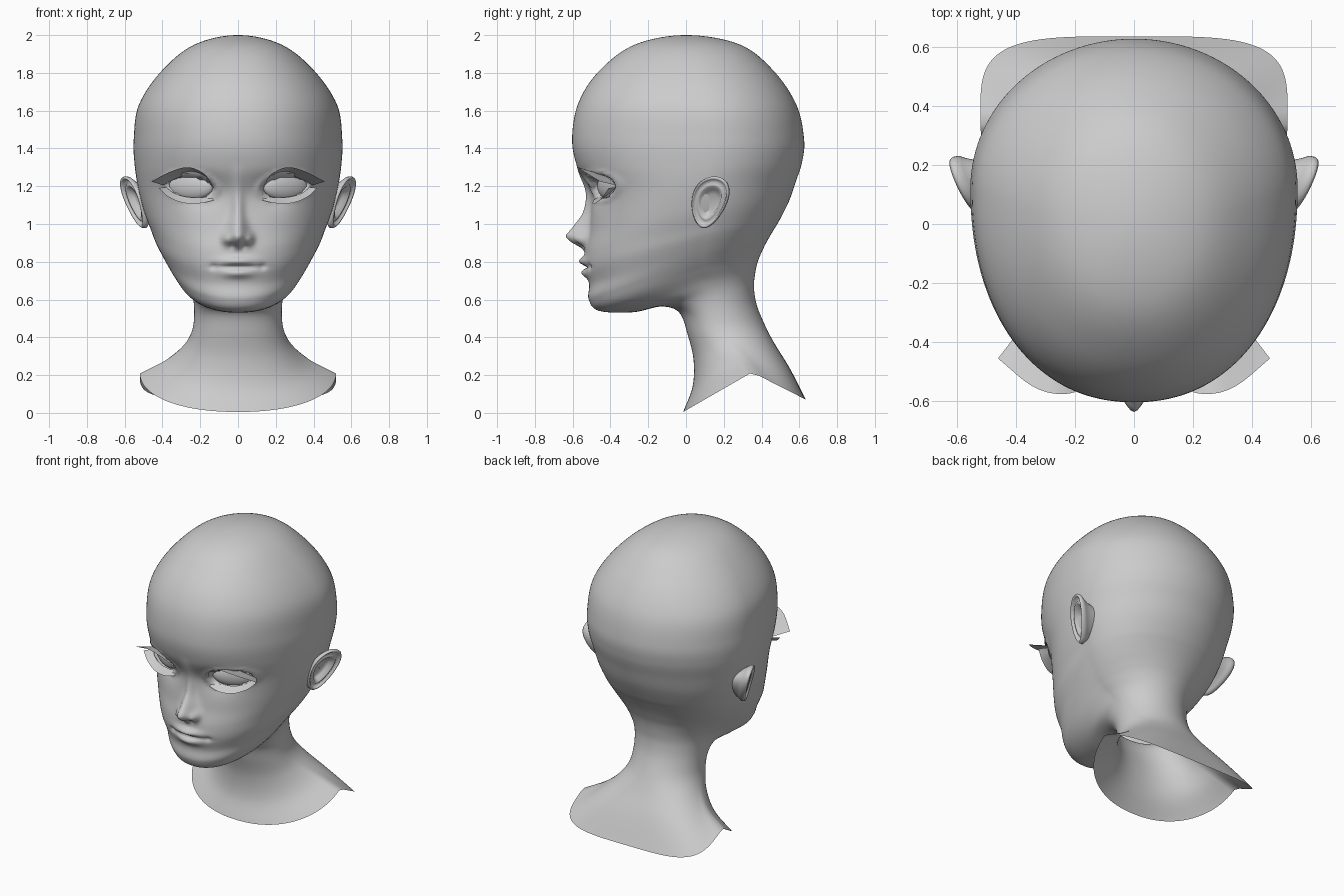
import bpy, bmesh, math
from mathutils import Vector, Matrix

if "Cube" in bpy.data.objects:
    bpy.data.objects.remove(bpy.data.objects["Cube"])


def cr(a, b, c, d, t):
    return 0.5 * (2*b + (c-a)*t + (2*a-5*b+4*c-d)*t*t + (3*b-a-3*c+d)*t**3)


def keyed(z, keys):
    """Smooth value at z from sorted (z, value) keys, zero outside."""
    if z <= keys[0][0] or z >= keys[-1][0]:
        return 0.0
    i = max(k for k in range(len(keys)-1) if keys[k][0] <= z)
    v = [keys[min(max(j, 0), len(keys)-1)][1] for j in range(i-1, i+3)]
    return cr(*v, (z-keys[i][0]) / (keys[i+1][0]-keys[i][0]))


def gauss(x, z, cx, cz, sx, sz):
    return math.exp(-((x-cx)/sx)**2 - ((z-cz)/sz)**2)


def smoothstep(a, b, v):
    t = min(max((v-a)/(b-a), 0), 1)
    return t*t*(3-2*t)


def powr(v, e):
    return math.copysign(abs(v)**e, v)


def grid_object(name, rows, closed):
    """Skin a list of point rows into a smooth surface."""
    n, m = len(rows), len(rows[0])
    faces = [(i*m+j, i*m+(j+1) % m, (i+1)*m+(j+1) % m, (i+1)*m+j)
             for i in range(n-1) for j in range(m if closed else m-1)]
    me = bpy.data.meshes.new(name)
    me.from_pydata([tuple(p) for r in rows for p in r], [], faces)
    bm = bmesh.new()
    bm.from_mesh(me)
    bmesh.ops.remove_doubles(bm, verts=bm.verts, dist=1e-5)
    bmesh.ops.recalc_face_normals(bm, faces=bm.faces)
    bm.to_mesh(me)
    bm.free()
    me.shade_smooth()
    ob = bpy.data.objects.new(name, me)
    bpy.context.collection.objects.link(ob)
    return ob


# Head and neck: rings from neck rim to crown
# front y, front z, side x, side y, side z, back y, back z
RINGS = [
    (-.015, .005, .52, .35, .215, .635, .07),
    (.035, .14, .38, .31, .285, .55, .235),
    (.04, .28, .29, .25, .355, .47, .365),
    (.01, .41, .245, .20, .43, .42, .46),
    (-.035, .53, .232, .17, .52, .375, .57),
    (-.13, .563, .24, .14, .62, .36, .66),
    (-.28, .533, .27, .10, .69, .365, .73),
    (-.46, .540, .32, .07, .75, .38, .80),
    (-.515, .60, .36, .07, .80, .405, .86),
    (-.513, .68, .40, .08, .86, .43, .91),
    (-.535, .77, .44, .09, .93, .465, .97),
    (-.535, .86, .465, .10, .99, .495, 1.02),
    (-.512, .98, .50, .10, 1.08, .545, 1.12),
    (-.508, 1.15, .53, .10, 1.20, .58, 1.22),
    (-.575, 1.30, .548, .12, 1.32, .615, 1.33),
    (-.603, 1.45, .552, .12, 1.45, .625, 1.45),
    (-.570, 1.64, .525, .10, 1.63, .585, 1.63),
    (-.46, 1.81, .405, .06, 1.81, .465, 1.81),
    (-.27, 1.95, .23, .02, 1.95, .285, 1.95),
    (0, 2.0, 0, 0, 2.0, 0, 2.0)]
NOSE = [(.85, 0), (.875, .025), (.90, .075), (.935, .118), (.97, .095),
        (1.05, .045), (1.15, .022), (1.25, .008), (1.32, 0)]


def face_detail(x, y, z):
    """Forward (-y) displacement of the face for nose, lips and eye sockets."""
    x = abs(x)
    w = .03 + .022*smoothstep(1.08, .93, z) if z > .93 else .052
    w = .03 + .022*(1-smoothstep(.93, 1.08, z))
    d = keyed(z, NOSE) * math.exp(-(x/w)**2)
    d += .035*gauss(x, z, .062, .92, .022, .026)            # nostril wings
    d -= .022*gauss(x, z, .03, .882, .016, .012)            # nostrils
    d += .03*gauss(x, z, 0, .803, .085, .022)               # upper lip
    d += .026*gauss(x, z, 0, .738, .075, .022)              # lower lip
    d -= .02*gauss(x, z, 0, .772, .11, .009)                # mouth line
    d -= .012*gauss(x, z, .13, .775, .02, .015)             # mouth corners
    d -= .032*gauss(x, z, .19, 1.17, .10, .075)             # sockets
    q = ((x-.25)/.118)**2 + ((z-1.2-.12*(x-.25))/.058)**2
    d -= .05*(1-smoothstep(.8, 1.1, q))                     # eye openings
    d += .012*math.exp(-((q-1.5)/.4)**2)                    # eyelid rims
    return d


pts = [tuple(2*a-b for a, b in zip(RINGS[0], RINGS[1]))] + RINGS
last = RINGS[-2]
pts.append((-last[0], last[1], -last[2], -last[3], last[4], -last[5], last[6]))
SUB, AROUND = 8, 192
rows = []
for i in range(1, len(pts)-2):
    for k in range(SUB + (i == len(pts)-3)):
        t = k/SUB
        yf, zf, xs, ys, zs, yb, zb = [cr(*c, t) for c in zip(*pts[i-1:i+3])]
        eb = .5 + .5*smoothstep(0, 3.5, i-1+t)
        row = []
        for j in range(AROUND):
            u = 2*math.pi*j/AROUND
            a = u - .45*math.sin(u)
            c, s = math.cos(a), math.sin(a)
            e = .92 if c > 0 else eb
            cc = abs(c)**e
            ye, ze = (yf, zf) if c > 0 else (yb, zb)
            x, y, z = xs*powr(s, e), ys+(ye-ys)*cc, zs+(ze-zs)*cc
            if y < -.15 and z > .6:
                y -= face_detail(x, y, z)
            row.append((x, y, z))
        rows.append(row)
grid_object("head_and_neck", rows, True)


# Ear: rings from the bowl over the rolled rim to the hidden back
EAR = [(.02, -.03), (.3, -.03), (.48, -.022), (.6, .004), (.7, .006), (.8, -.006),
       (.88, .012), (.95, .018), (1, .008), (.99, -.008), (.9, -.02), (.72, -.05), (.6, -.1)]


def ear(side, name):
    rows = []
    for s, d in EAR:
        row = []
        for j in range(48):
            a = 2*math.pi*j/48
            v = .137*math.sin(a)
            u = .093*math.cos(a)*(1+1.8*v) + .2*v
            u, v = u*s, v*s
            row.append((side*(.543 + .42*u + .27*v + d), .125+u-.3*d, 1.115+v))
        rows.append(row)
    grid_object(name, rows, True)


# Eyelashes: ribbons between a lid curve and a free edge
UPPER = [[(.12, -.48, 1.18), (.18, -.47, 1.24), (.26, -.44, 1.26), (.34, -.40, 1.235), (.395, -.37, 1.205)],
         [(.125, -.50, 1.19), (.18, -.56, 1.265), (.26, -.575, 1.30), (.35, -.545, 1.28), (.46, -.455, 1.225)]]
LOWER = [[(.14, -.46, 1.15), (.2, -.45, 1.14), (.28, -.43, 1.145), (.34, -.40, 1.165), (.38, -.37, 1.195)],
         [(.13, -.49, 1.125), (.2, -.495, 1.11), (.29, -.475, 1.112), (.37, -.44, 1.145), (.42, -.41, 1.19)]]


def lash(side, name, edges):
    curves = []
    for e in edges:
        p = [Vector(v) for v in e]
        p = [2*p[0]-p[1]] + p + [2*p[-1]-p[-2]]
        curves.append([cr(*p[i:i+4], k/6) for i in range(4) for k in range(6)] + [p[-2]])
    rows = []
    for f in (0, .33, .67, 1):
        row = [a.lerp(b, f) for a, b in zip(*curves)]
        rows.append([(side*v.x, v.y, v.z) for v in row])
    grid_object(name, rows, False)


# Eyeball: flattened sphere turned to follow the face
def eyeball(side, name):
    bm = bmesh.new()
    m = (Matrix.Translation((side*.25, -.395, 1.2)) @ Matrix.Rotation(side*.5, 4, 'Z')
         @ Matrix.Diagonal((.135, .042, .075, 1)))
    bmesh.ops.create_uvsphere(bm, u_segments=32, v_segments=16, radius=1, matrix=m)
    me = bpy.data.meshes.new(name)
    bm.to_mesh(me)
    bm.free()
    me.shade_smooth()
    bpy.context.collection.objects.link(bpy.data.objects.new(name, me))


for side, label in ((1, "left"), (-1, "right")):
    ear(side, label + "_ear")
    eyeball(side, label + "_eyeball")
    lash(side, label + "_upper_lash", UPPER)
    lash(side, label + "_lower_lash", LOWER)
